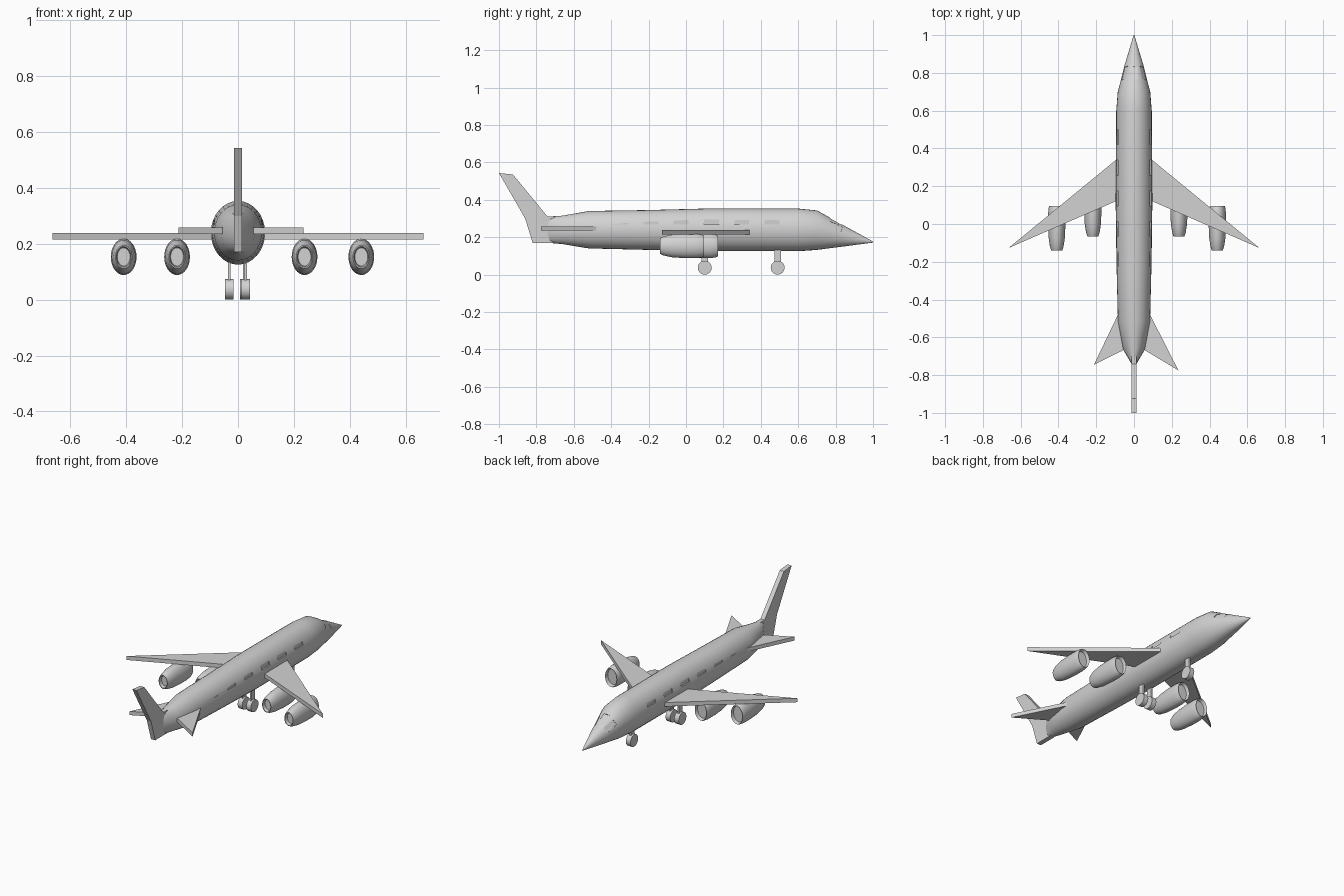
import bpy, bmesh, math
from mathutils import Vector, Matrix

cube = bpy.data.objects.get("Cube")
if cube:
    bpy.data.objects.remove(cube, do_unlink=True)

GREY = (0.65, 0.65, 0.65, 1)
grey = bpy.data.materials.new("plain_grey")
grey.use_nodes = True
grey.diffuse_color = GREY
grey.node_tree.nodes["Principled BSDF"].inputs["Base Color"].default_value = GREY


def finish(name, bm, smooth=True):
    bmesh.ops.recalc_face_normals(bm, faces=bm.faces)
    mesh = bpy.data.meshes.new(name)
    bm.to_mesh(mesh)
    bm.free()
    mesh.materials.append(grey)
    if smooth:
        mesh.polygons.foreach_set("use_smooth", [True] * len(mesh.polygons))
        mesh.set_sharp_from_angle(angle=math.radians(35))
    obj = bpy.data.objects.new(name, mesh)
    bpy.context.collection.objects.link(obj)
    return obj


def loft(name, rings, sides=32):
    """Skin elliptical rings given as (x, y, z, half width, half height)."""
    bm = bmesh.new()
    loops = []
    for x, y, z, rx, rz in rings:
        angles = [2 * math.pi * i / sides for i in range(sides)]
        loops.append([bm.verts.new((x + rx * math.cos(a), y, z + rz * math.sin(a)))
                      for a in angles])
    for a, b in zip(loops, loops[1:]):
        for i in range(sides):
            j = (i + 1) % sides
            bm.faces.new((a[i], a[j], b[j], b[i]))
    bm.faces.new(loops[0])
    bm.faces.new(loops[-1])
    return finish(name, bm)


def slab(name, outline, thickness):
    """Extrude a flat outline along the thickness vector."""
    bm = bmesh.new()
    face = bm.faces.new([bm.verts.new(p) for p in outline])
    top = bmesh.ops.extrude_face_region(bm, geom=[face])["geom"]
    bmesh.ops.translate(bm, vec=thickness,
                        verts=[v for v in top if isinstance(v, bmesh.types.BMVert)])
    return finish(name, bm, False)


def add_box(bm, matrix, size):
    bmesh.ops.create_cube(bm, size=1, matrix=matrix @ Matrix.Diagonal((*size, 1)))


# Fuselage sections: y, half width, bottom, top
sections = [
    (-0.74, 0.014, 0.17, 0.31), (-0.66, 0.06, 0.163, 0.315),
    (-0.52, 0.085, 0.14, 0.34), (-0.20, 0.093, 0.132, 0.345),
    (0.10, 0.097, 0.125, 0.353), (0.60, 0.094, 0.125, 0.353),
    (0.70, 0.086, 0.132, 0.343), (0.76, 0.07, 0.14, 0.31),
    (0.84, 0.05, 0.15, 0.265), (1.0, 0.002, 0.171, 0.177),
]
fuselage = loft("fuselage", [(0, y, (lo + hi) / 2, w, (hi - lo) / 2)
                             for y, w, lo, hi in sections])


def skin_point(section, angle):
    y, w, lo, hi = section
    return Vector((w * math.sin(angle), y, (lo + hi) / 2 + (hi - lo) / 2 * math.cos(angle)))


# Recesses for the cabin windows and windscreen panes
bm = bmesh.new()
for side in (-1, 1):
    for i in range(6):
        add_box(bm, Matrix.Translation((side * 0.104, -0.35 + 0.162 * i, 0.286)),
                (0.04, 0.08, 0.034))
for angle in (-0.95, 0, 0.95):
    a, b = skin_point(sections[7], angle), skin_point(sections[8], angle)
    along = (b - a).normalized()
    across = skin_point(sections[7], angle + 0.1) - skin_point(sections[7], angle - 0.1)
    up = across.cross(along).normalized()
    across = along.cross(up)
    turn = Matrix((across, along, up)).transposed().to_4x4()
    add_box(bm, Matrix.Translation((a + b) / 2) @ turn, (0.035, 0.075, 0.008))
cutter = finish("window_cutter", bm, False)
cutter.hide_render = True
cut = fuselage.modifiers.new("windows", "BOOLEAN")
cut.operation = "DIFFERENCE"
cut.solver = "EXACT"
cut.object = cutter
bpy.context.view_layer.update()
graph = bpy.context.evaluated_depsgraph_get()
cut_mesh = bpy.data.meshes.new_from_object(fuselage.evaluated_get(graph))
fuselage.modifiers.clear()
fuselage.data = cut_mesh
bpy.data.objects.remove(cutter, do_unlink=True)

# Tail fin
slab("tail_fin", [(-0.014, y, z) for y, z in
                  [(-0.70, 0.17), (-0.82, 0.17), (-0.86, 0.30), (-1.0, 0.543),
                   (-0.925, 0.535), (-0.74, 0.31), (-0.70, 0.31)]], (0.028, 0, 0))

# Wings and tailplanes
for side, label, tail_tip in ((1, "left", (0.235, -0.775)), (-1, "right", (0.212, -0.745))):
    wing = [(0.04, 0.385), (0.664, -0.127), (0.04, 0.145)]
    slab(label + "_wing", [(side * x, y, 0.215) for x, y in wing], (0, 0, 0.024))
    tail = [(0.03, -0.37), (0.085, -0.48), tail_tip, (0.06, -0.67), (0.01, -0.64)]
    slab(label + "_tailplane", [(side * x, y, 0.235) for x, y in tail], (0, 0, 0.023))

# Engine pods, open at both ends: distance behind the lip, radius scale
pod = [(0.02, 0.75), (0, 0.86), (0.01, 0.93), (0.04, 1), (0.10, 1), (0.17, 0.93),
       (0.215, 0.78), (0.235, 0.64), (0.235, 0.57), (0.215, 0.5)]
for name, x, front in (("right_outer_engine", -0.409, 0.095), ("right_inner_engine", -0.218, 0.17),
                       ("left_inner_engine", 0.238, 0.17), ("left_outer_engine", 0.441, 0.095)):
    loft(name, [(x, front - d, 0.153, 0.046 * s, 0.065 * s) for d, s in pod])

# Landing gear
for name, x, y in (("right_gear", -0.031, 0.1), ("left_gear", 0.027, 0.1), ("nose_gear", 0.022, 0.49)):
    bm = bmesh.new()
    add_box(bm, Matrix.Translation((x, y, 0.1)), (0.01, 0.034, 0.09))
    finish(name + "_strut", bm, False)
    bm = bmesh.new()
    bmesh.ops.create_cone(bm, cap_ends=True, segments=24, radius1=0.037, radius2=0.037, depth=0.031,
                          matrix=Matrix.Translation((x, y, 0.037)) @ Matrix.Rotation(math.pi / 2, 4, "Y"))
    finish(name + "_wheel", bm)
